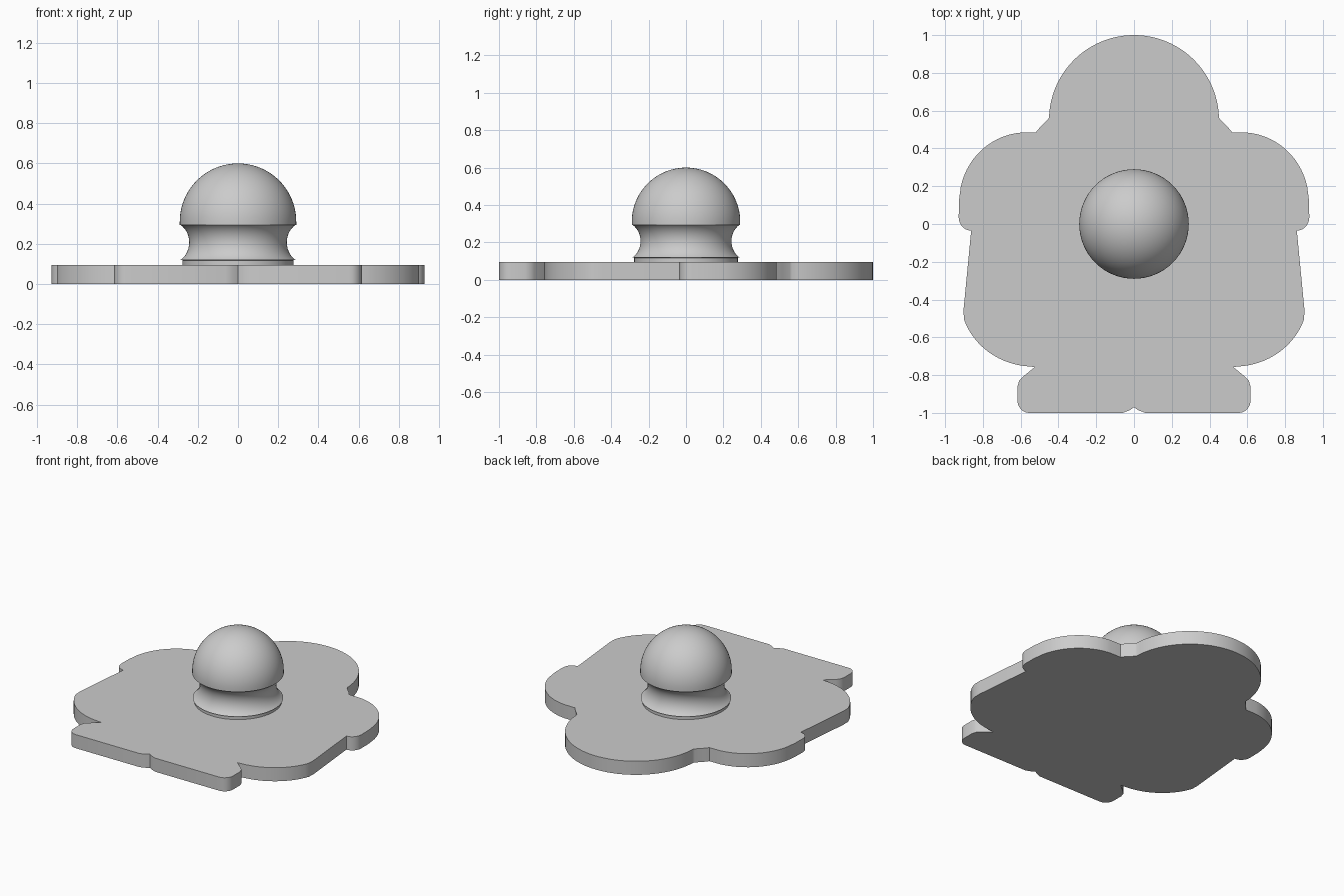
import bpy, bmesh
from math import sin, cos, pi, radians

cube = bpy.data.objects.get("Cube")
if cube:
    bpy.data.objects.remove(cube, do_unlink=True)

grey = bpy.data.materials.new("plain grey")
grey.use_nodes = True
grey.diffuse_color = (0.6, 0.6, 0.6, 1)
grey.node_tree.nodes["Principled BSDF"].inputs["Base Color"].default_value = (0.6, 0.6, 0.6, 1)


def arc(cx, cy, rx, ry, start, end, steps):
    """Points along an elliptical arc, angles in degrees."""
    angles = [radians(start + (end - start) * i / steps) for i in range(steps + 1)]
    return [(cx + rx * cos(a), cy + ry * sin(a)) for a in angles]


def finish(bm, name, sharp):
    bmesh.ops.recalc_face_normals(bm, faces=bm.faces)
    mesh = bpy.data.meshes.new(name)
    bm.to_mesh(mesh)
    bm.free()
    mesh.materials.append(grey)
    obj = bpy.data.objects.new(name, mesh)
    bpy.context.collection.objects.link(obj)
    bpy.ops.object.select_all(action='DESELECT')
    obj.select_set(True)
    bpy.context.view_layer.objects.active = obj
    bpy.ops.object.shade_smooth_by_angle(angle=radians(sharp))
    return obj


# Figure-shaped plate: half outline from feet to head, then mirrored
half = [(0, -0.97), (0.025, -0.987), (0.06, -1)]
half += arc(0.555, -0.935, 0.062, 0.065, -90, 0, 6)            # toe
half += [(0.617, -0.86), (0.608, -0.83), (0.59, -0.81), (0.525, -0.757)]
half += arc(0.53, -0.39, 0.39, 0.365, -86, -18, 14)            # hip
half += [(0.902, -0.45), (0.862, -0.035)]
half += arc(0.862, 0.035, 0.066, 0.07, -75, 0, 6)              # hand
half += [(0.927, 0.12)]
half += arc(0.57, 0.12, 0.355, 0.365, 12, 85, 14)              # shoulder
half += [(0.52, 0.485), (0.495, 0.515), (0.455, 0.555)]
half += arc(0, 0.55, 0.45, 0.45, 2, 90, 24)                    # head
half[-1] = (0, 1)
outline = half + [(-x, y) for x, y in reversed(half[1:-1])]

bm = bmesh.new()
base = bm.faces.new([bm.verts.new((x, y, 0)) for x, y in outline])
top = bmesh.ops.extrude_face_region(bm, geom=[base], use_keep_orig=True)["geom"]
bmesh.ops.translate(bm, vec=(0, 0, 0.095),
                    verts=[v for v in top if isinstance(v, bmesh.types.BMVert)])
finish(bm, "figure_plate", 30)

# Knob handle: foot ring, waisted neck and dome, revolved about z
profile = [(0, 0.09), (0.277, 0.09), (0.277, 0.118)]
profile += arc(0.335, 0.207, 0.092, 0.103, 238, 122, 14)
profile += [(0.29, 0.294)]
profile += arc(0, 0.31, 0.29, 0.29, 0, 90, 24)
profile[-1] = (0, 0.6)

bm = bmesh.new()
verts = [bm.verts.new((r, 0, z)) for r, z in profile]
edges = [bm.edges.new(pair) for pair in zip(verts, verts[1:])]
bmesh.ops.spin(bm, geom=verts + edges, cent=(0, 0, 0), axis=(0, 0, 1),
               angle=2 * pi, steps=64, use_duplicate=False)
bmesh.ops.remove_doubles(bm, verts=bm.verts, dist=0.0005)
finish(bm, "knob_handle", 30)
